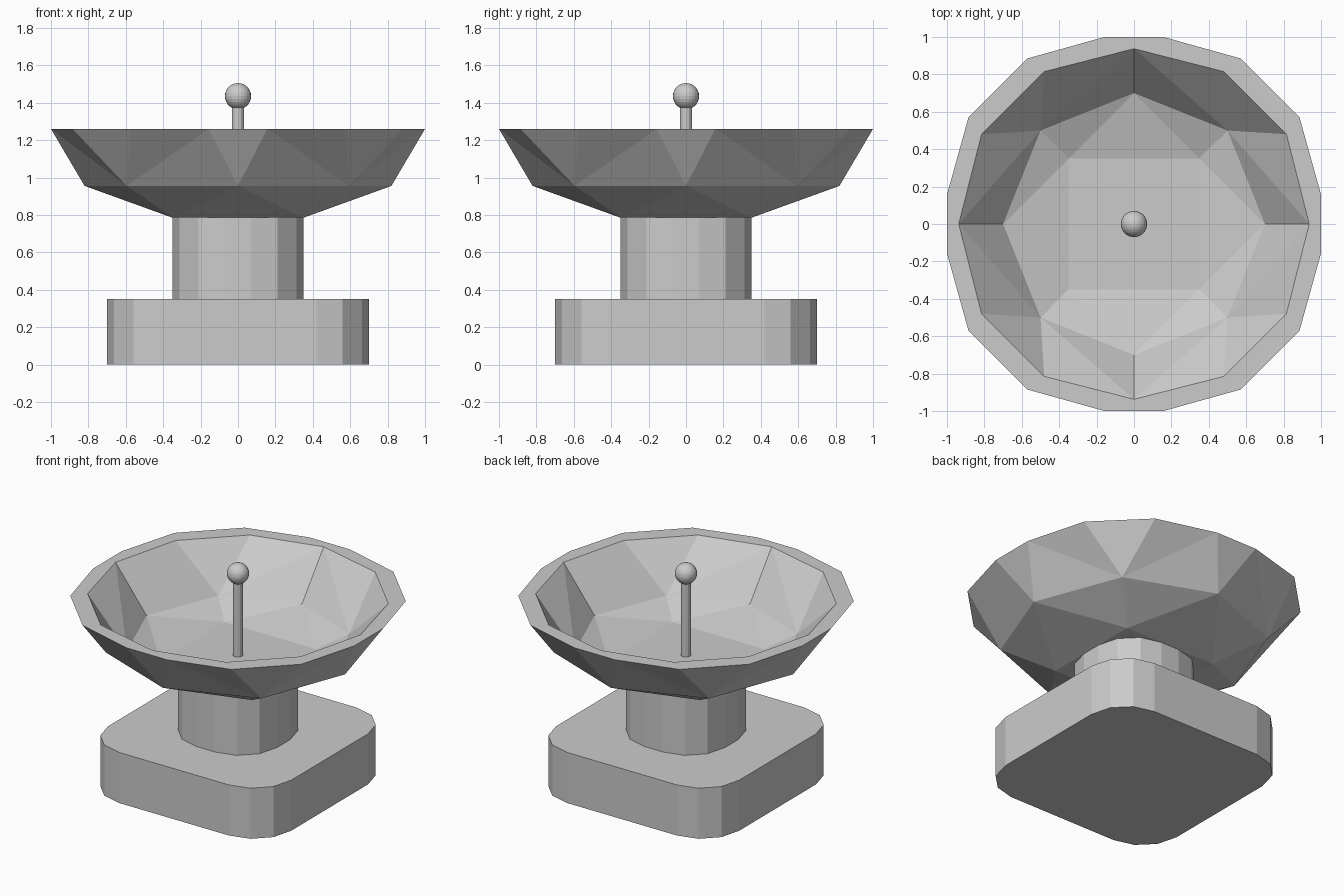
import bpy, bmesh, math

if "Cube" in bpy.data.objects:
    bpy.data.objects.remove(bpy.data.objects["Cube"])


def finish(bm, name):
    bmesh.ops.remove_doubles(bm, verts=bm.verts, dist=0.0005)
    bmesh.ops.recalc_face_normals(bm, faces=bm.faces)
    mesh = bpy.data.meshes.new(name)
    bm.to_mesh(mesh)
    bm.free()
    obj = bpy.data.objects.new(name, mesh)
    bpy.context.collection.objects.link(obj)
    return obj


def rounded_block(name, half, radius, z0, z1, segments=3):
    """Square prism with faceted round corners."""
    bm = bmesh.new()
    ring = []
    for q in range(4):
        mid = math.radians(45 + 90 * q)
        cx = (half - radius) * math.sqrt(2) * math.cos(mid)
        cy = (half - radius) * math.sqrt(2) * math.sin(mid)
        for i in range(segments + 1):
            a = math.radians(90 * q + 90 * i / segments)
            ring.append(bm.verts.new((cx + radius * math.cos(a), cy + radius * math.sin(a), z0)))
    face = bm.faces.new(ring)
    top = bmesh.ops.extrude_face_region(bm, geom=[face], use_keep_orig=True)["geom"]
    for v in top:
        if isinstance(v, bmesh.types.BMVert):
            v.co.z = z1
    return finish(bm, name)


# Base and neck share the same corner radius
rounded_block("base", 0.70, 0.28, 0.0, 0.35)
rounded_block("neck", 0.35, 0.28, 0.35, 0.79)

# Dish: one eighth described, then repeated by symmetry
RIM, MID, LOW, FLOOR = 1.26, 0.955, 0.785, 0.87
P = {
    # outer shell: centre, square, octagon, rim
    "O": (0, 0, LOW), "B": (0.35, 0, LOW), "C": (0.35, 0.35, LOW),
    "A": (0.82, 0, MID), "D": (0.595, 0.595, MID),
    "R0": (1, 0, RIM), "R1": (1, 0.157, RIM), "R2": (0.885, 0.57, RIM), "R3": (0.7275, 0.7275, RIM),
    # inner shell
    "o": (0, 0, FLOOR), "b": (0.35, 0, FLOOR), "c": (0.35, 0.35, FLOOR),
    "a": (0.70, 0, MID), "d": (0.5, 0.5, MID),
    "r0": (0.937, 0, RIM), "r1": (0.815, 0.48, RIM), "r2": (0.6475, 0.6475, RIM),
}
FACES = ["O B C", "B A C", "C A D", "A R0 R1", "A R1 D", "D R1 R2", "D R2 R3",
         "o b c", "b a c", "c a d", "a r0 d", "d r0 r1", "d r1 r2",
         "R0 R1 r0", "R1 R2 r1 r0", "R2 R3 r2 r1"]
bm = bmesh.new()
for sx in (1, -1):
    for sy in (1, -1):
        for swap in (False, True):
            for f in FACES:
                pts = [P[k] for k in f.split()]
                if swap:
                    pts = [(y, x, z) for x, y, z in pts]
                bm.faces.new([bm.verts.new((x * sx, y * sy, z)) for x, y, z in pts])
finish(bm, "dish")

# Antenna rod
bpy.ops.mesh.primitive_cylinder_add(vertices=12, radius=0.033, depth=0.54, location=(0, 0, 1.13))
bpy.context.object.name = "rod"

# Ball tip
bpy.ops.mesh.primitive_uv_sphere_add(segments=24, ring_count=14, radius=0.07, location=(0, 0, 1.435))
bpy.context.object.name = "ball_tip"
